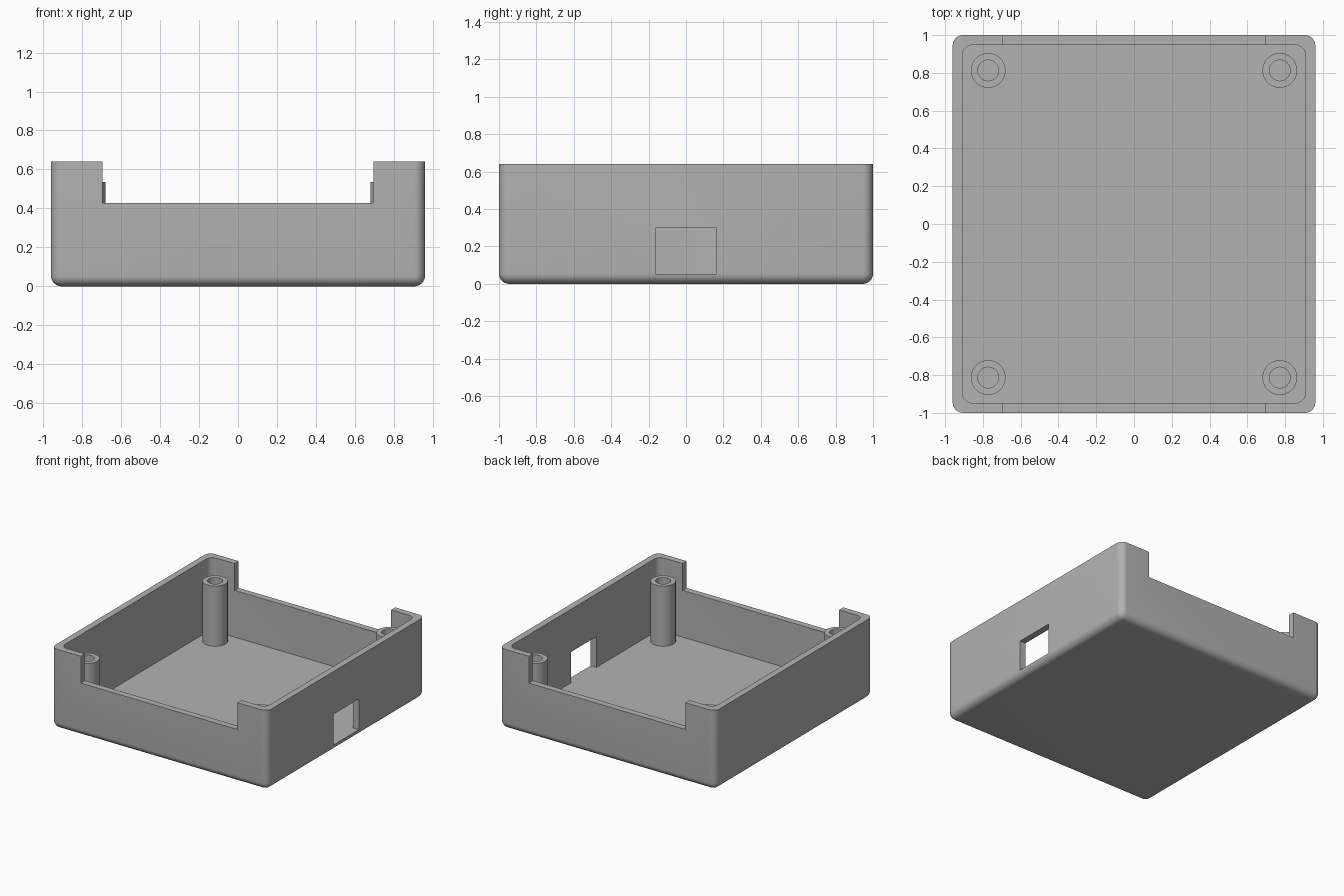
import bpy
import bmesh
from math import cos, sin, tau

cube = bpy.data.objects.get("Cube")
if cube:
    bpy.data.objects.remove(cube, do_unlink=True)

# Main dimensions
HALF_X, HALF_Y, HEIGHT = 0.96, 1.0, 0.642
WALL, RADIUS = 0.052, 0.055
SILL, NOTCH = 0.427, 0.695
POST_X, POST_Y, POST_TOP = 0.772, 0.813, 0.535

grey = bpy.data.materials.new("plain grey")
grey.use_nodes = True
colour = (0.45, 0.45, 0.45, 1)
grey.diffuse_color = colour
grey.node_tree.nodes["Principled BSDF"].inputs["Base Color"].default_value = colour


def add_object(name, bm):
    bmesh.ops.recalc_face_normals(bm, faces=bm.faces)
    mesh = bpy.data.meshes.new(name)
    bm.to_mesh(mesh)
    bm.free()
    mesh.materials.append(grey)
    obj = bpy.data.objects.new(name, mesh)
    bpy.context.collection.objects.link(obj)
    return obj


def box(name, low, high, radius=0, round_bottom=False):
    """Box between two corners, with optional rounded upright and bottom edges."""
    bm = bmesh.new()
    bmesh.ops.create_cube(bm, size=1)
    for v in bm.verts:
        v.co = [a + (b - a) * (c + 0.5) for a, b, c in zip(low, high, v.co)]
    if radius:
        top = high[2] - 0.001
        edges = []
        for e in bm.edges:
            heights = [v.co.z for v in e.verts]
            upright = abs(heights[0] - heights[1]) > 0.01
            if upright or (round_bottom and max(heights) < top):
                edges.append(e)
        bmesh.ops.bevel(bm, geom=edges, offset=radius, segments=8,
                        profile=0.5, affect='EDGES')
    return add_object(name, bm)


def activate(obj):
    bpy.ops.object.select_all(action='DESELECT')
    obj.select_set(True)
    bpy.context.view_layer.objects.active = obj


def cut(target, cutter):
    mod = target.modifiers.new("cut", 'BOOLEAN')
    mod.operation, mod.solver, mod.object = 'DIFFERENCE', 'EXACT', cutter
    activate(target)
    bpy.ops.object.modifier_apply(modifier=mod.name)
    bpy.data.objects.remove(cutter, do_unlink=True)


def smooth(obj):
    activate(obj)
    bpy.ops.object.shade_smooth_by_angle(angle=0.6)


# Open tray with rounded corners
tray = box("tray", (-HALF_X, -HALF_Y, 0), (HALF_X, HALF_Y, HEIGHT), RADIUS, True)
cut(tray, box("cavity_cutter", (WALL - HALF_X, WALL - HALF_Y, WALL),
              (HALF_X - WALL, HALF_Y - WALL, 1), RADIUS))
# Wide notch through the front and back walls
cut(tray, box("notch_cutter", (-NOTCH, -1.2, SILL), (NOTCH, 1.2, 1)))
# Port in the +x wall, level with the floor
cut(tray, box("port_cutter", (0.8, -0.163, WALL), (1.1, 0.163, 0.299)))
smooth(tray)


# Hollow screw posts in the four corners
def post(name, x, y, sides=40):
    bm = bmesh.new()
    rings = []
    for r, z in ((0.092, 0.03), (0.092, POST_TOP), (0.055, POST_TOP), (0.055, WALL + 0.002)):
        rings.append([bm.verts.new((x + r * cos(tau * i / sides),
                                    y + r * sin(tau * i / sides), z))
                      for i in range(sides)])
    for a, b in zip(rings, rings[1:]):
        for i in range(sides):
            j = (i + 1) % sides
            bm.faces.new((a[i], a[j], b[j], b[i]))
    bm.faces.new(rings[0])
    bm.faces.new(rings[-1])
    smooth(add_object(name, bm))


for y_name, sy in (("front", -1), ("back", 1)):
    for x_name, sx in (("right", -1), ("left", 1)):
        post(f"{y_name}_{x_name}_screw_post", sx * POST_X, sy * POST_Y)
